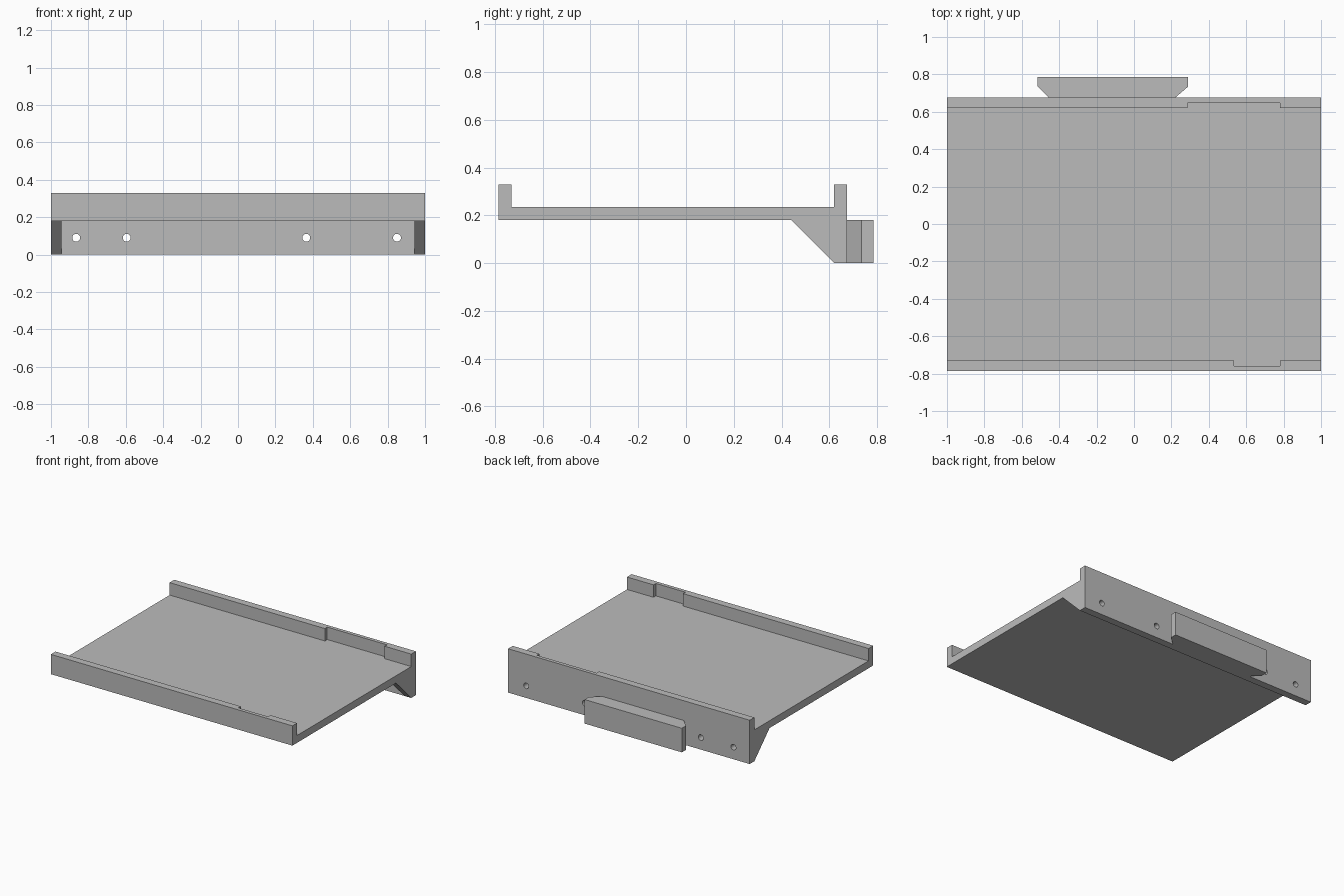
import bpy, bmesh
from mathutils import Vector

cube = bpy.data.objects.get("Cube")
if cube:
    bpy.data.objects.remove(cube, do_unlink=True)

grey = bpy.data.materials.new("plain_grey")
grey.use_nodes = True
colour = (0.5, 0.5, 0.5, 1)
grey.diffuse_color = colour
grey.node_tree.nodes["Principled BSDF"].inputs["Base Color"].default_value = colour


def prism(name, points, offset):
    """Extrude a closed outline of 3D points along an offset."""
    bm = bmesh.new()
    face = bm.faces.new([bm.verts.new(p) for p in points])
    new = bmesh.ops.extrude_face_region(bm, geom=[face])["geom"]
    moved = [v for v in new if isinstance(v, bmesh.types.BMVert)]
    bmesh.ops.translate(bm, verts=moved, vec=Vector(offset))
    bmesh.ops.recalc_face_normals(bm, faces=bm.faces)
    mesh = bpy.data.meshes.new(name)
    bm.to_mesh(mesh)
    bm.free()
    mesh.materials.append(grey)
    obj = bpy.data.objects.new(name, mesh)
    bpy.context.collection.objects.link(obj)
    return obj


def cut(target, cutter):
    cutter.hide_render = True
    cutter.hide_viewport = True
    mod = target.modifiers.new(cutter.name, "BOOLEAN")
    mod.operation = "DIFFERENCE"
    mod.solver = "EXACT"
    mod.object = cutter


FRONT, BACK, WALL = -0.785, 0.675, 0.055
UNDER, FLOOR, TOP = 0.18, 0.235, 0.328
inner_front, inner_back = FRONT + WALL, BACK - WALL

# Tray: floor, front lip and tall rear wall in one profile
profile = [(FRONT, UNDER), (inner_back, UNDER), (inner_back, 0), (BACK, 0),
           (BACK, TOP), (inner_back, TOP), (inner_back, FLOOR),
           (inner_front, FLOOR), (inner_front, TOP), (FRONT, TOP)]
tray = prism("tray", [(-1, y, z) for y, z in profile], (2, 0, 0))

# Shallow recesses in the inner faces of both walls
for name, x0, x1, y0, y1 in (
        ("rear_recess_cutter", 0.285, 0.78, inner_back - 0.05, inner_back + 0.028),
        ("front_recess_cutter", 0.535, 0.78, inner_front - 0.028, inner_front + 0.05)):
    outline = [(x0, y0, FLOOR), (x1, y0, FLOOR), (x1, y1, FLOOR), (x0, y1, FLOOR)]
    cut(tray, prism(name, outline, (0, 0, 0.3)))

# Screw holes through the rear wall
for x in (-0.865, -0.595, 0.365, 0.85):
    bpy.ops.mesh.primitive_cylinder_add(vertices=24, radius=0.021, depth=0.2,
                                        location=(x, BACK - WALL / 2, 0.09),
                                        rotation=(1.5708, 0, 0))
    hole = bpy.context.object
    hole.name = "screw_hole_cutter"
    hole.data.materials.append(grey)
    cut(tray, hole)

# Triangular gussets under both ends
for name, x in (("right_gusset", -1), ("left_gusset", 1 - WALL)):
    prism(name, [(x, 0.44, UNDER), (x, inner_back, UNDER), (x, inner_back, 0)],
          (WALL, 0, 0))

# Dovetail rail on the back
rail = [(-0.455, BACK), (-0.515, 0.735), (-0.515, 0.785),
        (0.29, 0.785), (0.29, 0.735), (0.22, BACK)]
prism("dovetail_rail", [(x, y, 0) for x, y in rail], (0, 0, UNDER))
